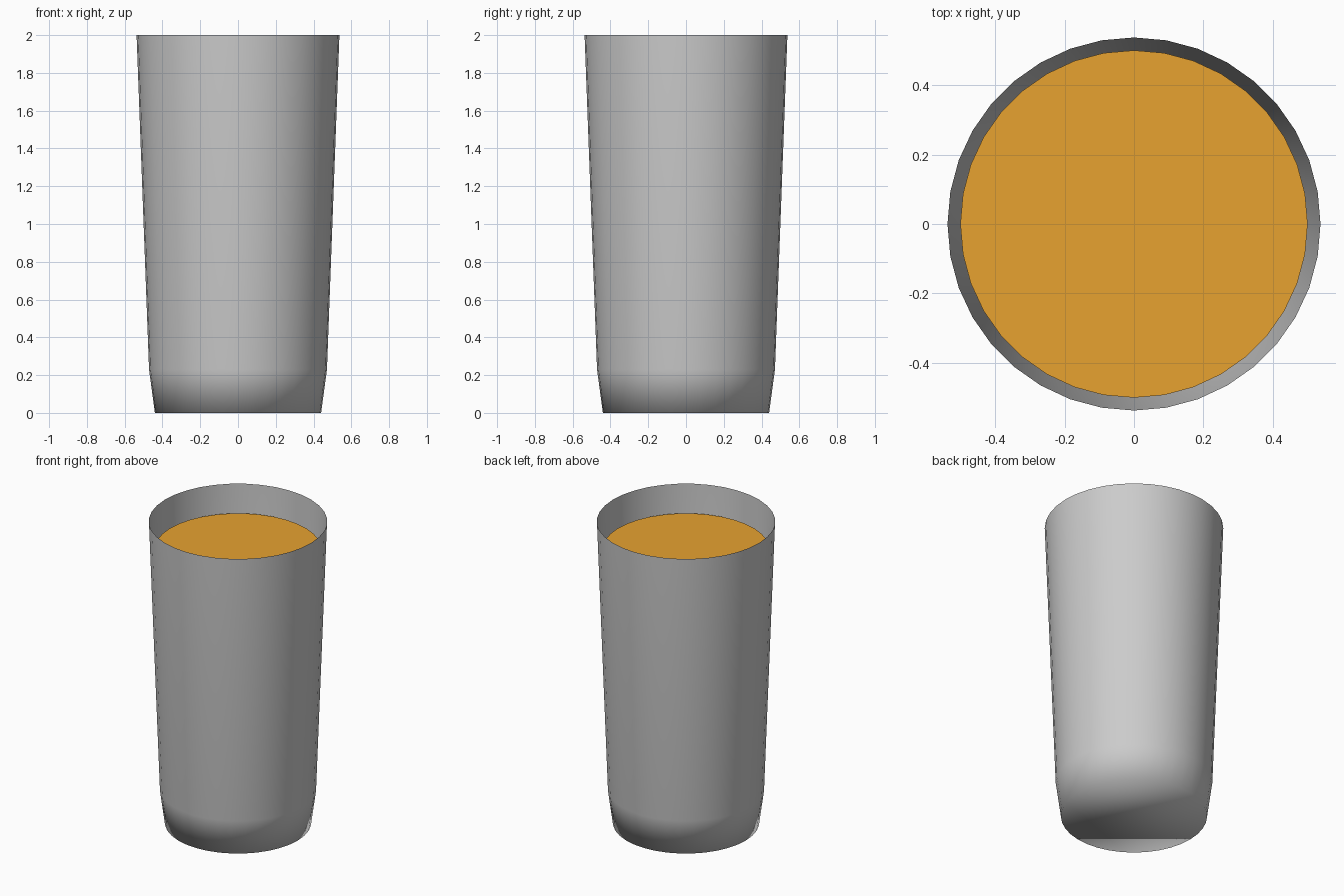
import bpy, bmesh
from math import sin, cos, pi

if "Cube" in bpy.data.objects:
    bpy.data.objects.remove(bpy.data.objects["Cube"])

SIDES = 36


def lathe(name, profile, cap_top):
    """Revolve (radius, z) points around z, capping the bottom and optionally the top."""
    bm = bmesh.new()
    rings = [[bm.verts.new((r * cos(2 * pi * i / SIDES), r * sin(2 * pi * i / SIDES), z))
              for i in range(SIDES)] for r, z in profile]
    for low, high in zip(rings, rings[1:]):
        for i in range(SIDES):
            j = (i + 1) % SIDES
            bm.faces.new((low[i], low[j], high[j], high[i]))
    bm.faces.new(rings[0][::-1])
    if cap_top:
        bm.faces.new(rings[-1])
    mesh = bpy.data.meshes.new(name)
    bm.to_mesh(mesh)
    bm.free()
    mesh.polygons.foreach_set("use_smooth", [True] * len(mesh.polygons))
    obj = bpy.data.objects.new(name, mesh)
    bpy.context.collection.objects.link(obj)
    return obj


# Thin-walled tumbler, smooth all the way round its base
lathe("glass", [(0.44, 0), (0.471, 0.23), (0.537, 2.0)], False)

# Drink filling the glass, with a flat, crisp-edged surface
drink = lathe("drink", [(0.41, 0.03), (0.441, 0.24), (0.50, 1.82)], True)
for face in drink.data.polygons:
    if len(face.vertices) > 4:
        face.use_smooth = False
orange = bpy.data.materials.new("orange_drink")
orange.diffuse_color = (0.8, 0.36, 0.03, 1)
orange.use_nodes = True
orange.node_tree.nodes["Principled BSDF"].inputs["Base Color"].default_value = orange.diffuse_color
drink.data.materials.append(orange)
